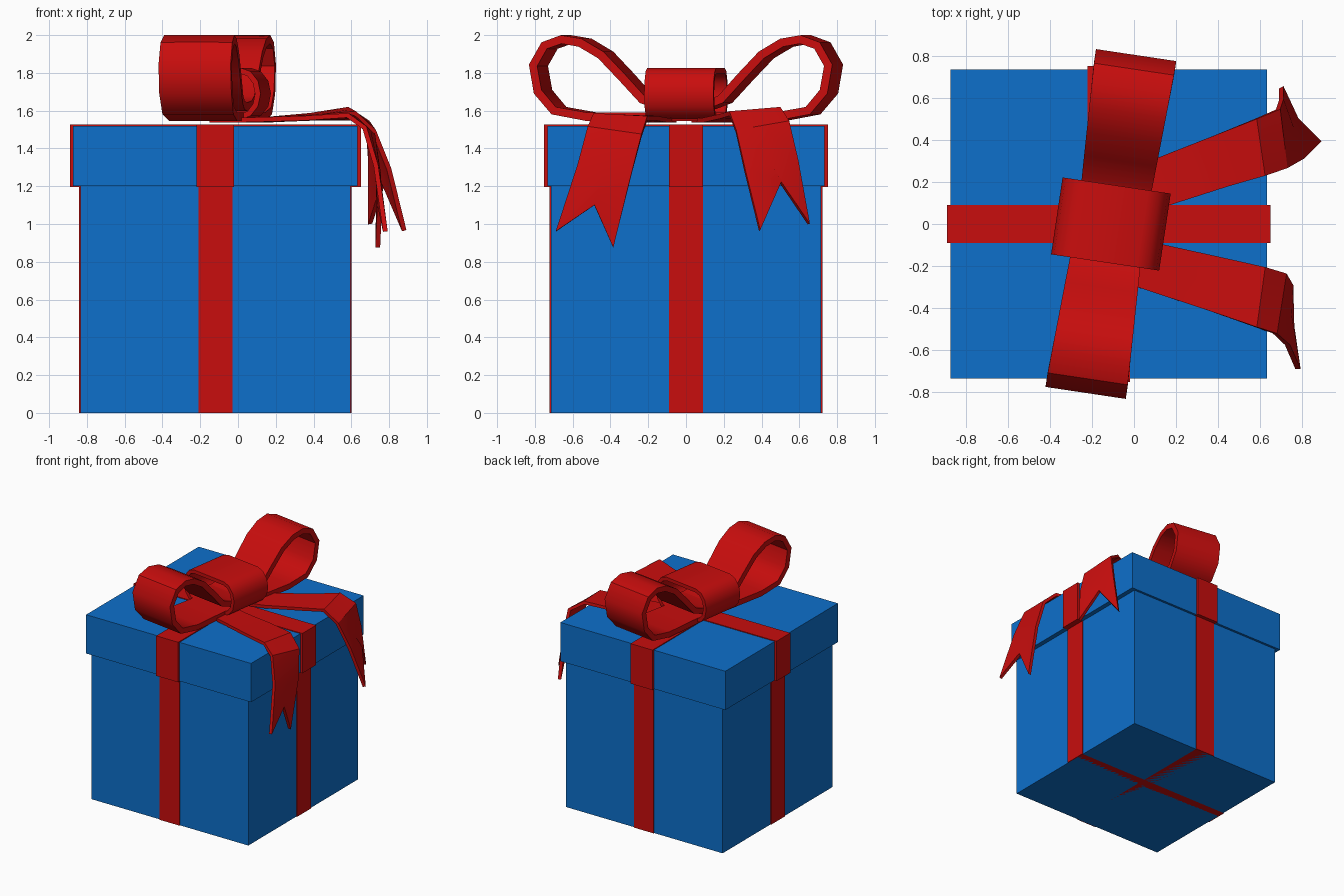
import bpy, bmesh, math
from mathutils import Matrix, Vector

if "Cube" in bpy.data.objects:
    bpy.data.objects.remove(bpy.data.objects["Cube"])


def material(name, col):
    m = bpy.data.materials.new(name)
    m.diffuse_color = (*col, 1)
    m.use_nodes = True
    m.node_tree.nodes["Principled BSDF"].inputs["Base Color"].default_value = m.diffuse_color
    return m


BLUE = material("blue card", (0.004, 0.16, 0.60))
RED = material("red ribbon", (0.58, 0.004, 0.004))
CX = -0.12                                    # box centre in x


def make(name, bm, mat, thick=0, smooth=None):
    bmesh.ops.recalc_face_normals(bm, faces=bm.faces)
    me = bpy.data.meshes.new(name)
    bm.to_mesh(me)
    bm.free()
    ob = bpy.data.objects.new(name, me)
    bpy.context.collection.objects.link(ob)
    me.materials.append(mat)
    if thick:
        mod = ob.modifiers.new("thickness", 'SOLIDIFY')
        mod.thickness = thick
        mod.offset = 0
        bpy.context.view_layer.objects.active = ob
        ob.select_set(True)
        bpy.ops.object.modifier_apply(modifier=mod.name)
        if smooth:
            bpy.ops.object.shade_smooth_by_angle(angle=math.radians(smooth))
        ob.select_set(False)
    return ob


def box(name, hx, hy, z0, z1, mat):
    bm = bmesh.new()
    bmesh.ops.create_cube(bm, size=1, matrix=Matrix.Translation((CX, 0, (z0 + z1) / 2))
                          @ Matrix.Diagonal((2 * hx, 2 * hy, z1 - z0, 1)))
    return make(name, bm, mat)


def sheet(rows, closed=False):
    """Quad grid through rows of points."""
    bm = bmesh.new()
    g = [[bm.verts.new(p) for p in r] for r in rows]
    if closed:
        g.append(g[0])
    for a, b in zip(g, g[1:]):
        for i in range(len(a) - 1):
            bm.faces.new((a[i], a[i + 1], b[i + 1], b[i]))
    return bm


# Box, lid and the flat ribbons wrapped around them
box("box_body", 0.715, 0.715, 0, 1.2, BLUE)
box("box_lid", 0.753, 0.734, 1.2, 1.52, BLUE)
box("body_ribbon_front_back", 0.09, 0.722, 0, 1.2, RED)
box("body_ribbon_sides", 0.722, 0.09, 0, 1.2, RED)
box("lid_ribbon_front_back", 0.10, 0.752, 1.197, 1.527, RED)
box("lid_ribbon_sides", 0.77, 0.09, 1.197, 1.526, RED)

# Bow frame: turned slightly about z
BOW = Matrix.Translation((-0.11, 0, 0)) @ Matrix.Rotation(math.radians(-8.5), 4, 'Z')

# Two bow loops from one side profile (distance from knot, height)
profile = [(0.0, 1.62), (0.13, 1.63), (0.21, 1.66), (0.32, 1.78), (0.43, 1.895),
           (0.54, 1.96), (0.64, 1.977), (0.73, 1.945), (0.79, 1.84), (0.765, 1.70),
           (0.68, 1.60), (0.5, 1.567), (0.3, 1.567), (0.0, 1.567)]
for name, s in (("bow_loop_back", 1), ("bow_loop_front", -1)):
    rows = []
    for d, z in profile:
        w = 0.16 + 0.033 * min(1, d / 0.75)
        rows.append([BOW @ Vector((x * w, s * d, z)) for x in (-1, 0, 1)])
    make(name, sheet(rows), RED, 0.045, 40)

# Knot: flattened open tube around the middle of the bow
ring = []
for sx in (1, -1):
    for k in range(7):
        a = math.radians(-90 + 30 * k)
        ring.append((sx * (0.15 + 0.095 * math.cos(a)), 1.69 + sx * 0.122 * math.sin(a)))
rows = [[BOW @ Vector((x, y, z)) for y in (-0.185, 0.185)] for x, z in ring]
make("bow_knot", sheet(rows, closed=True), RED, 0.03, 40)

# Tails: paired edge points, with a swallow-tail notch at the end
back = [((-0.05, 0.03, 1.55), (-0.10, 0.24, 1.55)), ((0.17, 0.09, 1.55), (0.10, 0.31, 1.55)),
        ((0.45, 0.18, 1.57), (0.38, 0.42, 1.575)), ((0.62, 0.23, 1.585), (0.58, 0.50, 1.608)),
        ((0.72, 0.265, 1.49), (0.685, 0.545, 1.54)), ((0.80, 0.31, 1.29), (0.70, 0.59, 1.34)),
        ((0.88, 0.39, 0.965), (0.70, 0.65, 1.0))]
front = [((-0.05, -0.05, 1.55), (-0.15, -0.24, 1.55)), ((0.15, -0.10, 1.55), (0.0, -0.295, 1.55)),
         ((0.40, -0.155, 1.56), (0.35, -0.41, 1.56)), ((0.62, -0.205, 1.56), (0.58, -0.49, 1.575)),
         ((0.715, -0.235, 1.47), (0.67, -0.52, 1.51)), ((0.745, -0.29, 1.26), (0.73, -0.575, 1.31)),
         ((0.74, -0.385, 0.875), (0.78, -0.69, 0.96))]
for name, edges, notch in (("tail_back", back, (0.77, 0.50, 1.22)),
                           ("tail_front", front, (0.75, -0.485, 1.10))):
    rows = [[Vector(a), (Vector(a) + Vector(b)) / 2, Vector(b)] for a, b in edges]
    rows[-1][1] = Vector(notch)
    make(name, sheet(rows), RED, 0.025, 30)
